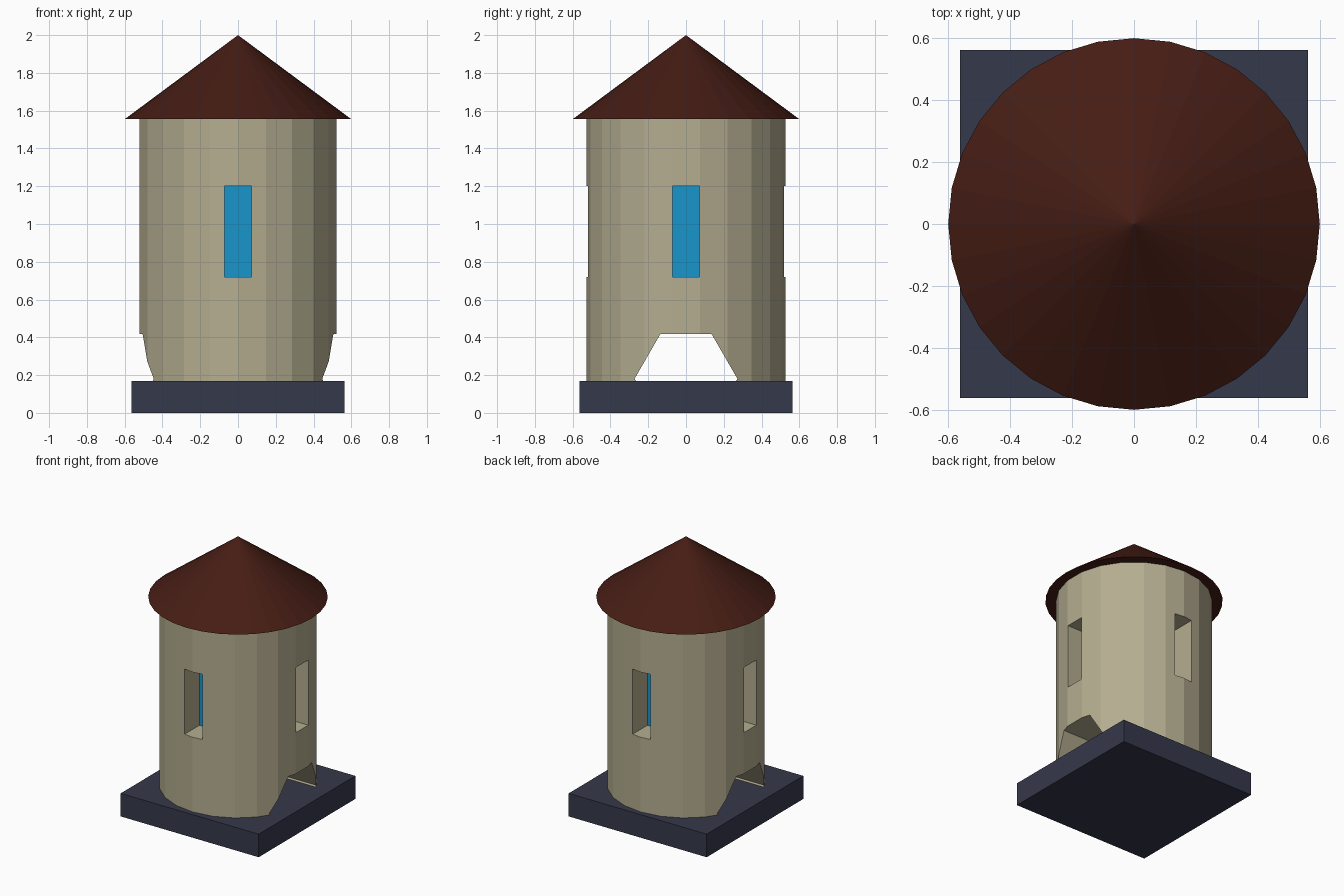
import bpy
from math import pi, sin, cos

if "Cube" in bpy.data.objects:
    bpy.data.objects.remove(bpy.data.objects["Cube"])


def paint(obj, name, rgb):
    mat = bpy.data.materials.get(name) or bpy.data.materials.new(name)
    mat.diffuse_color = (*rgb, 1)
    mat.use_nodes = True
    mat.node_tree.nodes["Principled BSDF"].inputs["Base Color"].default_value = mat.diffuse_color
    obj.data.materials.append(mat)


def box(name, size, loc, turn=0):
    bpy.ops.mesh.primitive_cube_add(size=1, location=loc, rotation=(0, 0, turn))
    obj = bpy.context.object
    obj.name = name
    obj.scale = size
    bpy.ops.object.transform_apply(location=False, rotation=False, scale=True)
    return obj


def cut(target, cutter):
    cutter.hide_render = True
    mod = target.modifiers.new("cut", 'BOOLEAN')
    mod.operation = 'DIFFERENCE'
    mod.solver = 'EXACT'
    mod.object = cutter
    bpy.context.view_layer.objects.active = target
    bpy.ops.object.modifier_apply(modifier=mod.name)
    bpy.data.objects.remove(cutter)


BASE_TOP, EAVES, TOP = 0.17, 1.555, 2.0
WIN_W, WIN_Z, WIN_H = 0.145, 0.96, 0.48

# Square plinth
base = box("base", (1.125, 1.125, BASE_TOP), (0, 0, BASE_TOP / 2))
paint(base, "slate", (0.036, 0.04, 0.07))

# 22-sided tower body
bpy.ops.mesh.primitive_cylinder_add(vertices=22, radius=0.528, depth=EAVES - BASE_TOP,
                                    location=(0, 0, (EAVES + BASE_TOP) / 2))
tower = bpy.context.object
tower.name = "tower_wall"
paint(tower, "stone", (0.46, 0.42, 0.28))

# Hexagonal passage through the tower from side to side
bpy.ops.mesh.primitive_cylinder_add(vertices=6, radius=0.272, depth=1.4,
                                    location=(0, 0, 0.181), rotation=(0, pi / 2, 0))
cut(tower, bpy.context.object)

# Four deep windows, each closed by a recessed pane
for i in range(4):
    a = i * pi / 2
    d = (sin(a), -cos(a))
    cut(tower, box("window_cutter", (WIN_W, 0.4, WIN_H), (d[0] * 0.5, d[1] * 0.5, WIN_Z), a))
    pane = box(f"window_pane_{i + 1}", (WIN_W, 0.04, WIN_H), (d[0] * 0.325, d[1] * 0.325, WIN_Z), a)
    paint(pane, "glass", (0.01, 0.3, 0.6))

# Conical roof
bpy.ops.mesh.primitive_cone_add(vertices=32, radius1=0.6, radius2=0, depth=TOP - EAVES,
                                location=(0, 0, (TOP + EAVES) / 2))
roof = bpy.context.object
roof.name = "roof"
paint(roof, "roof_tile", (0.06, 0.012, 0.007))
